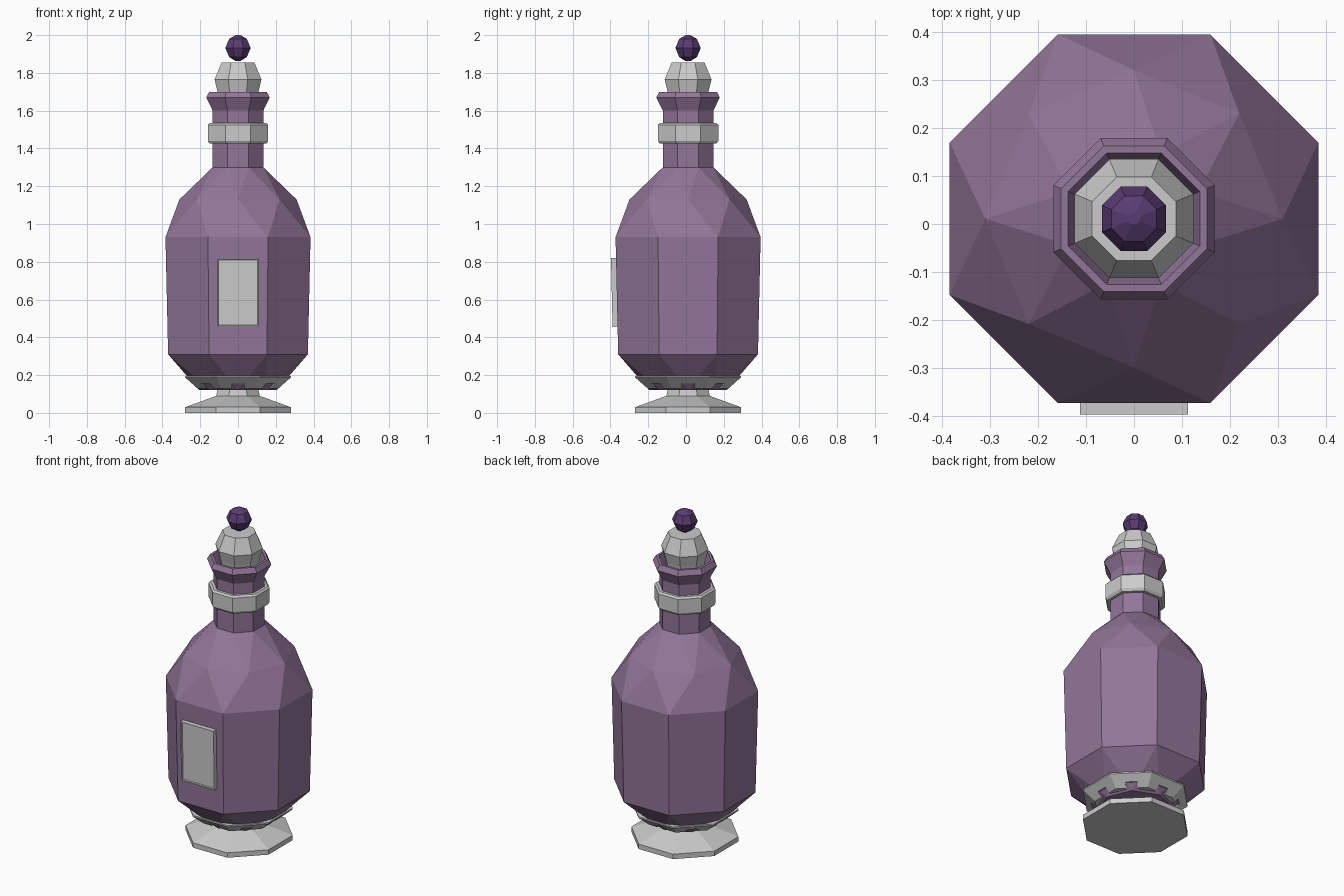
import bpy, bmesh
from math import pi, cos, sin, radians
from mathutils import Matrix, Vector

if "Cube" in bpy.data.objects:
    bpy.data.objects.remove(bpy.data.objects["Cube"])

CY = 0.011                      # axis offset, the plaque projects in front
N = 8
STEP = 2 * pi / N


def colour(name, rgb):
    m = bpy.data.materials.new(name)
    m.diffuse_color = (*rgb, 1)
    m.use_nodes = True
    m.node_tree.nodes["Principled BSDF"].inputs["Base Color"].default_value = m.diffuse_color
    return m


glass = colour("purple_glass", (0.29, 0.18, 0.32))
gem = colour("dark_gem", (0.10, 0.045, 0.17))


def finish(name, bm, mat=None):
    bmesh.ops.recalc_face_normals(bm, faces=bm.faces)
    me = bpy.data.meshes.new(name)
    bm.to_mesh(me)
    bm.free()
    ob = bpy.data.objects.new(name, me)
    ob.location.y = CY
    bpy.context.collection.objects.link(ob)
    if mat:
        me.materials.append(mat)
    return ob


def ring(bm, half_width, z, twist=False):
    """Octagon ring: flat side forward, or a corner forward when twisted."""
    r = half_width if twist else half_width / cos(STEP / 2)
    a0 = 0 if twist else STEP / 2
    return [bm.verts.new((r * cos(a0 + i * STEP), r * sin(a0 + i * STEP), z))
            for i in range(N)]


def lathe(name, profile, mat=None, closed=False):
    """Eight-sided turning of (half_width, z) points."""
    bm = bmesh.new()
    rings = [ring(bm, r, z) for r, z in profile]
    pairs = list(zip(rings, rings[1:]))
    if closed:
        pairs.append((rings[-1], rings[0]))
    for a, b in pairs:
        for i in range(N):
            j = (i + 1) % N
            bm.faces.new((a[i], a[j], b[j], b[i]))
    if not closed:
        bm.faces.new(rings[0])
        bm.faces.new(rings[-1])
    return finish(name, bm, mat)


# Faceted bottle body with alternating shoulder facets
bm = bmesh.new()
for r, z, twist in [(0.205, 0.12, True), (0.37, 0.31, False), (0.384, 0.93, False),
                    (0.31, 1.13, True), (0.134, 1.30, False)]:
    ring(bm, r, z, twist)
bmesh.ops.convex_hull(bm, input=bm.verts)
bmesh.ops.dissolve_limit(bm, angle_limit=radians(0.5), verts=bm.verts, edges=bm.edges)
finish("bottle_body", bm, glass)

# Neck with flared, hollow lip
lathe("neck", [(0.134, 1.28), (0.134, 1.60), (0.168, 1.67), (0.152, 1.70),
               (0.137, 1.70), (0.115, 1.62)], glass)

# Neck collar
lathe("neck_collar", [(0.12, 1.425), (0.15, 1.425), (0.16, 1.44), (0.16, 1.525),
                      (0.15, 1.535), (0.12, 1.535)], closed=True)

# Stopper and its gem
lathe("stopper", [(0.09, 1.60), (0.108, 1.70), (0.124, 1.765), (0.087, 1.855)])
lathe("stopper_gem", [(0.012, 1.862), (0.047, 1.884), (0.067, 1.932),
                      (0.047, 1.98), (0.012, 2.0)], gem)

# Foot and stem
lathe("foot", [(0.28, 0), (0.28, 0.03), (0.115, 0.09), (0.108, 0.125)])

# Cup holding the body, notched at the middle of each lower side
cup = lathe("cup", [(0.28, 0.196), (0.28, 0.188), (0.215, 0.13), (0.185, 0.13),
                    (0.255, 0.196)], closed=True)
bm = bmesh.new()
for i in range(N):
    bmesh.ops.create_cube(bm, size=1, matrix=Matrix.Rotation(i * STEP, 4, 'Z')
                          @ Matrix.Translation((0.22, 0, 0.13))
                          @ Matrix.Diagonal((0.14, 0.066, 0.05, 1)))
cutter = finish("cup_notch_cutter", bm)
cutter.hide_render = True
cutter.hide_viewport = True
mod = cup.modifiers.new("notches", 'BOOLEAN')
mod.object = cutter
mod.solver = 'EXACT'

# Framed plaque leaning with the front wall
bm = bmesh.new()
bmesh.ops.create_cube(bm, size=1, matrix=Matrix.Diagonal((0.224, 0.034, 0.364, 1)))
front = min(bm.faces, key=lambda f: f.calc_center_median().y)
bmesh.ops.inset_region(bm, faces=[front], thickness=0.01)
bmesh.ops.inset_region(bm, faces=[front], thickness=0.004, depth=-0.006)
plaque = finish("plaque", bm)
plaque.location = Vector((0, -0.376, 0.638))
plaque.rotation_euler.x = radians(1.3)
